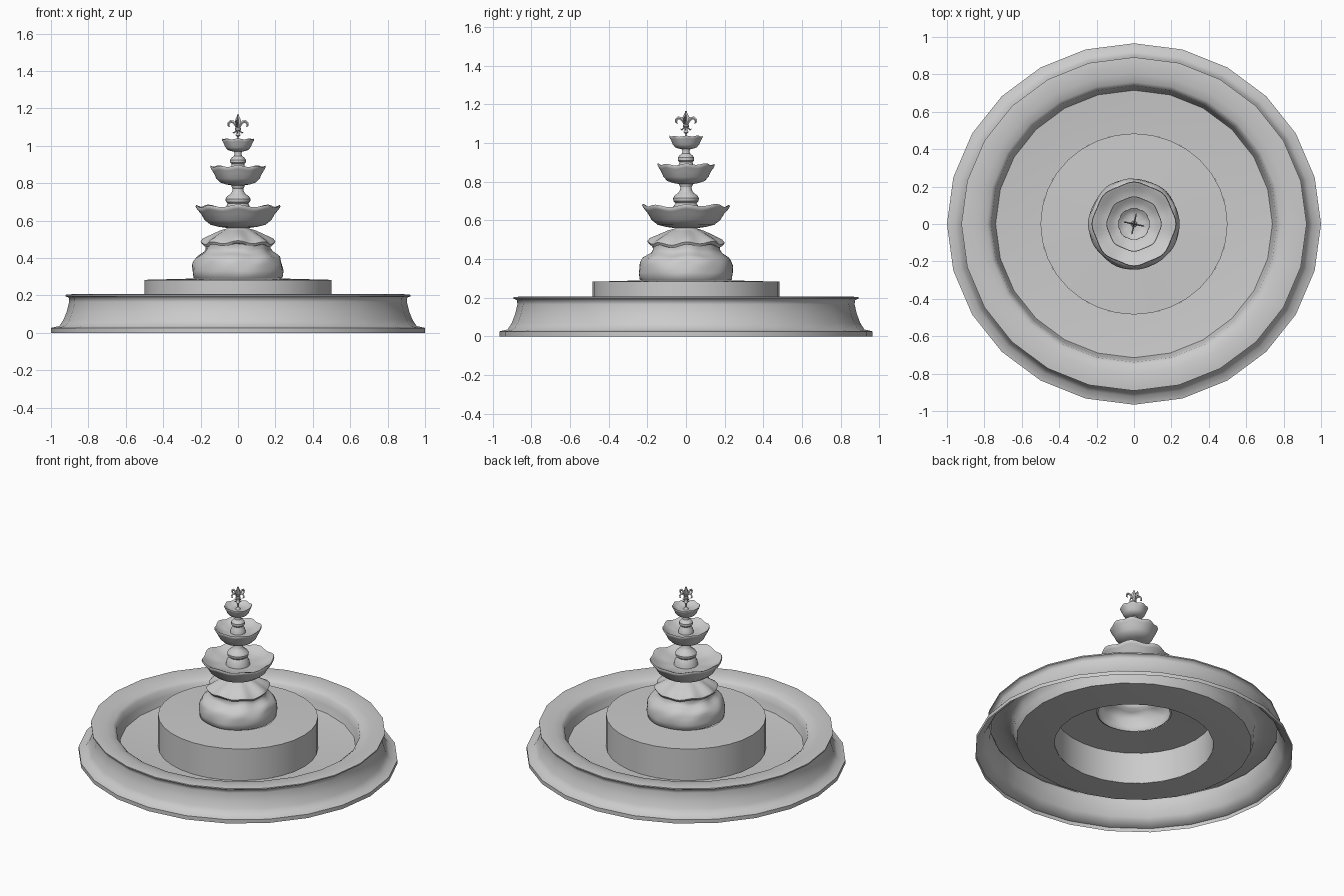
import bpy, bmesh, math
from mathutils import Vector

if "Cube" in bpy.data.objects:
    bpy.data.objects.remove(bpy.data.objects["Cube"])


def finish(name, bm, angle=35):
    bmesh.ops.remove_doubles(bm, verts=bm.verts, dist=1e-5)
    me = bpy.data.meshes.new(name)
    bm.to_mesh(me)
    bm.free()
    ob = bpy.data.objects.new(name, me)
    bpy.context.collection.objects.link(ob)
    bpy.ops.object.select_all(action='DESELECT')
    ob.select_set(True)
    bpy.context.view_layer.objects.active = ob
    bpy.ops.object.shade_smooth_by_angle(angle=math.radians(angle))
    return ob


def lathe(name, profile, n, ys=1.0, warp=None, angle=35):
    """Revolve (radius, z[, weight]) points listed bottom to top, outside to inside."""
    bm = bmesh.new()
    rings = []
    for p in profile:
        w = p[2] if len(p) > 2 else 0
        ring = []
        for i in range(n):
            a = 2 * math.pi * i / n
            r, z = p[0], p[1]
            if warp:
                dr, dz = warp(a, z)
                r, z = r + dr * w, z + dz * w
            ring.append(bm.verts.new((r * math.cos(a), r * math.sin(a) * ys, z)))
        rings.append(ring)
    for lo, hi in zip(rings, rings[1:]):
        for i in range(n):
            j = (i + 1) % n
            bm.faces.new((lo[i], lo[j], hi[j], hi[i]))
    return finish(name, bm, angle)


# Pool: flared outer wall, rolled lip and sunken floor, open underneath
lathe("pool_basin", [
    (1, 0), (1, .026), (.955, .036), (.933, .07), (.915, .115), (.903, .165),
    (.905, .188), (.923, .195), (.923, .203), (.89, .206), (.83, .200), (.785, .19),
    (.765, .175), (.755, .13), (.74, .085), (.62, .074), (.5, .068)],
    24, ys=.966, angle=65)

# Round plinth standing in the pool
lathe("plinth", [(.5, .068), (.5, .283), (.235, .29)], 32, ys=.968)


# Rough stone foot, with a pleated collar above it
def rocky(a, z):
    s = math.sin(5 * a + 30 * z) + .7 * math.sin(9 * a - 55 * z) + .5 * math.sin(3 * a + 80 * z)
    return .0035 * s, .004 * math.sin(7 * a + 1)


lathe("stone_foot", [
    (.222, .285), (.238, .295, .3), (.243, .33, .6), (.240, .365, 1), (.234, .385, 1),
    (.224, .405, 1), (.205, .418, 1), (.183, .432, 1), (.172, .45, .8), (.175, .475, .4)],
    48, warp=rocky, angle=60)


def pleats(a, z):
    return .006 * math.cos(8 * a), .007 * math.cos(8 * a) + .004 * math.sin(3 * a)


lathe("pleated_collar", [
    (.165, .475), (.186, .468, 1), (.194, .482, 1), (.182, .497, 1), (.137, .523, .5),
    (.09, .547, .2), (.06, .557), (.055, .57)], 48, warp=pleats, angle=60)


# Three shallow scalloped bowls
def bowl(name, r, z0, z1, neck):
    h = z1 - z0

    def scallop(a, z):
        return .022 * r * math.cos(8 * a), .028 * r * math.cos(8 * a) + .012 * r * math.sin(3 * a)

    lathe(name, [
        (neck, z0), (r * .45, z0 + h * .05), (r * .66, z0 + h * .15), (r * .80, z0 + h * .36),
        (r * .88, z0 + h * .62, .4), (r * .96, z0 + h * .80, 1), (r, z0 + h * .92, 1),
        (r * .985, z1, 1), (r * .93, z1 - h * .04, 1), (r * .83, z0 + h * .82, .6),
        (r * .62, z0 + h * .70, .2), (r * .4, z0 + h * .66), (0, z0 + h * .66)],
        64, warp=scallop, angle=60)


bowl("lower_bowl", .222, .560, .677, .055)
bowl("middle_bowl", .145, .788, .890, .033)
bowl("upper_bowl", .085, .968, 1.036, .018)

# Turned stems between the bowls
lathe("lower_stem", [
    (.075, .635), (.07, .665), (.060, .68), (.055, .69), (.065, .70), (.067, .715), (.058, .73),
    (.040, .742), (.031, .757), (.029, .772), (.036, .785), (.036, .80)], 24)
lathe("middle_stem", [
    (.048, .85), (.044, .88), (.036, .89), (.034, .902), (.042, .91), (.042, .925), (.034, .936),
    (.021, .946), (.018, .957), (.022, .968), (.022, .98)], 24)

# Finial: thin spindle, pointed bud and collar ring
lathe("finial_spindle", [
    (.022, 1.01), (.012, 1.016), (.006, 1.025), (.006, 1.05), (.014, 1.056), (.009, 1.066),
    (.008, 1.08), (.015, 1.085), (.015, 1.094), (.008, 1.098)], 12)


# Flat petals, crossed in two planes
def blade(name, pts, widths, thick, turn):
    bm = bmesh.new()
    rows = []
    for i, (r, z) in enumerate(pts):
        a, b = pts[max(i - 1, 0)], pts[min(i + 1, len(pts) - 1)]
        t = Vector((b[0] - a[0], b[1] - a[1])).normalized()
        nx, nz, w = -t.y * widths[i], t.x * widths[i], thick
        corners = ((r + nx, 0, z + nz), (r, w, z), (r - nx, 0, z - nz), (r, -w, z))
        row = []
        for x, y, zz in corners:
            row.append(bm.verts.new((x * math.cos(turn) - y * math.sin(turn),
                                     x * math.sin(turn) + y * math.cos(turn), zz)))
        rows.append(row)
    for lo, hi in zip(rows, rows[1:]):
        for k in range(4):
            bm.faces.new((lo[k], lo[(k + 1) % 4], hi[(k + 1) % 4], hi[k]))
    bm.faces.new(rows[0])
    bm.faces.new(rows[-1][::-1])
    bmesh.ops.recalc_face_normals(bm, faces=bm.faces)
    finish(name, bm)


leaf = [(.006, 1.09), (.014, 1.112), (.026, 1.127), (.041, 1.130), (.051, 1.121),
        (.052, 1.107), (.044, 1.102)]
foot = [(.007, 1.088), (.013, 1.076), (.022, 1.069), (.029, 1.073)]
bud = [(0, 1.09), (0, 1.11), (0, 1.132), (0, 1.15), (0, 1.166)]
for k in range(4):
    turn = math.radians(-12 + 90 * k)
    blade(f"finial_leaf_{k + 1}", leaf, [.004, .006, .008, .008, .007, .005, .002], .004, turn)
    blade(f"finial_foot_{k + 1}", foot, [.004, .004, .004, .002], .003, turn)
    if k < 2:
        blade(f"finial_bud_{k + 1}", bud, [.006, .012, .018, .010, .001], .005, turn)
